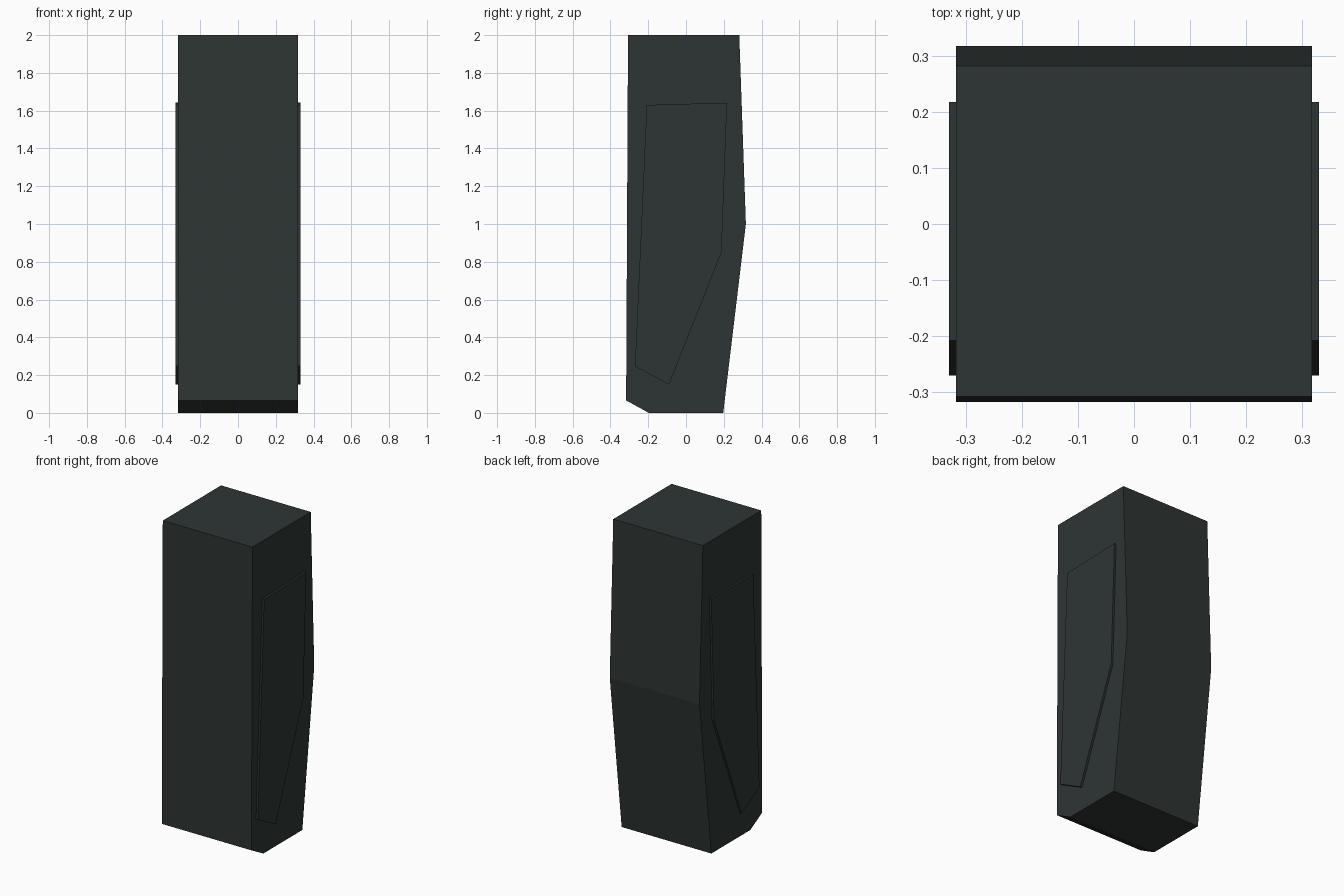
import bpy, bmesh

if "Cube" in bpy.data.objects:
    bpy.data.objects.remove(bpy.data.objects["Cube"])

dark = bpy.data.materials.new("dark slate green")
dark.diffuse_color = (0.027, 0.036, 0.034, 1)
dark.use_nodes = True
dark.node_tree.nodes["Principled BSDF"].inputs["Base Color"].default_value = dark.diffuse_color


def extrude_profile(name, profile, x0, x1):
    """Extrude a (y, z) outline along x."""
    bm = bmesh.new()
    face = bm.faces.new([bm.verts.new((x0, y, z)) for y, z in profile])
    ext = bmesh.ops.extrude_face_region(bm, geom=[face])
    verts = [g for g in ext["geom"] if isinstance(g, bmesh.types.BMVert)]
    bmesh.ops.translate(bm, verts=verts, vec=(x1 - x0, 0, 0))
    bmesh.ops.recalc_face_normals(bm, faces=bm.faces)
    mesh = bpy.data.meshes.new(name)
    bm.to_mesh(mesh)
    bm.free()
    mesh.materials.append(dark)
    obj = bpy.data.objects.new(name, mesh)
    bpy.context.collection.objects.link(obj)
    return obj


# Tapered grip body with a bent back and a chamfered front foot
extrude_profile("grip_body", [(-0.307, 2), (0.282, 2), (0.317, 1.0), (0.197, 0),
                              (-0.197, 0), (-0.317, 0.066)], -0.317, 0.317)

# Raised side panels
panel = [(-0.208, 1.63), (0.217, 1.642), (0.188, 0.85), (-0.09, 0.15), (-0.27, 0.247)]
for side, s in (("left", -1), ("right", 1)):
    extrude_profile(side + "_panel", panel, s * 0.31, s * 0.33)
